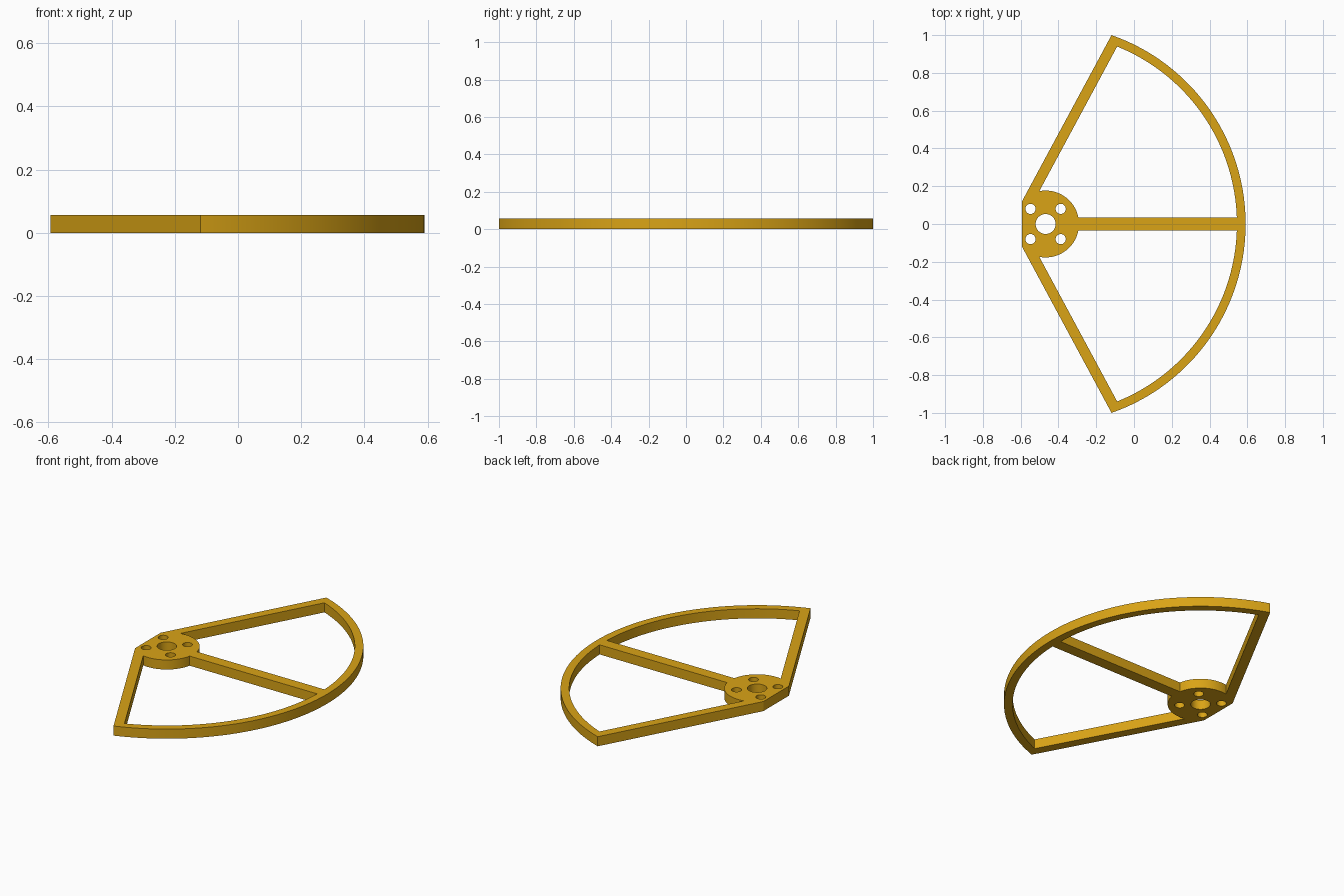
import bpy, bmesh
from math import sin, cos, asin, atan2, pi, radians
from mathutils import Vector

if "Cube" in bpy.data.objects:
    bpy.data.objects.remove(bpy.data.objects["Cube"])

HEIGHT = 0.057
HUB = Vector((-0.468, 0.0))           # shared centre of hub and rim
R_OUT, R_IN, R_HUB = 1.059, 1.013, 0.177
SPOKE, ARM = 0.034, 0.055             # spoke half width, arm width
TIP = Vector((-0.119, 1.0))
HEEL = Vector((-0.593, 0.12))


def arc(radius, a0, a1, n, centre=HUB):
    return [centre + radius * Vector((cos(a0 + (a1 - a0) * i / n),
                                      sin(a0 + (a1 - a0) * i / n))) for i in range(n + 1)]


def flip(points):
    return [Vector((p.x, -p.y)) for p in points]


def inner_arm_angle(radius):
    """Angle about the hub where the arm's inner edge meets a circle."""
    d = (TIP - HEEL).normalized()
    p = HEEL + Vector((d.y, -d.x)) * ARM - HUB
    b = p.dot(d)
    q = p + d * (-b + (b * b - p.dot(p) + radius * radius) ** 0.5)
    return atan2(q.y, q.x)


# outer outline: rim arc, two straight arms, flat heel
tip_angle = atan2(TIP.y, TIP.x - HUB.x)
outline = arc(R_OUT, -tip_angle, tip_angle, 72) + [HEEL, flip([HEEL])[0]]

# window between arm, hub, spoke and rim
window = (arc(R_IN, asin(SPOKE / R_IN), inner_arm_angle(R_IN), 36)
          + arc(R_HUB, inner_arm_angle(R_HUB), asin(SPOKE / R_HUB), 20))

# shaft hole and four screw holes
loops = [outline, window, flip(window), arc(0.053, 0, 2 * pi, 40)[:-1]]
for sx in (-1, 1):
    for sy in (-1, 1):
        centre = HUB + Vector((sx, sy)) * 0.08
        loops.append(arc(0.027, 0, 2 * pi, 28, centre)[:-1])

# filled, extruded profile
curve = bpy.data.curves.new("guard_profile", 'CURVE')
curve.dimensions = '2D'
curve.fill_mode = 'BOTH'
curve.extrude = HEIGHT / 2
for pts in loops:
    spline = curve.splines.new('POLY')
    spline.points.add(len(pts) - 1)
    for sp, p in zip(spline.points, pts):
        sp.co = (p.x, p.y, 0, 1)
    spline.use_cyclic_u = True

guard = bpy.data.objects.new("guard_frame", curve)
bpy.context.collection.objects.link(guard)
bpy.context.view_layer.objects.active = guard
guard.select_set(True)
bpy.ops.object.convert(target='MESH')
guard = bpy.context.object
guard.name = "guard_frame"

# weld caps to walls and stand on the ground
bm = bmesh.new()
bm.from_mesh(guard.data)
bmesh.ops.remove_doubles(bm, verts=bm.verts, dist=1e-5)
bmesh.ops.translate(bm, verts=bm.verts, vec=(0, 0, HEIGHT / 2))
bmesh.ops.recalc_face_normals(bm, faces=bm.faces)
bm.to_mesh(guard.data)
bm.free()
bpy.ops.object.shade_smooth_by_angle(angle=radians(25))

# golden plastic
mat = bpy.data.materials.new("golden_yellow")
mat.diffuse_color = (0.70, 0.37, 0.008, 1)
mat.use_nodes = True
mat.node_tree.nodes["Principled BSDF"].inputs["Base Color"].default_value = mat.diffuse_color
guard.data.materials.clear()
guard.data.materials.append(mat)
